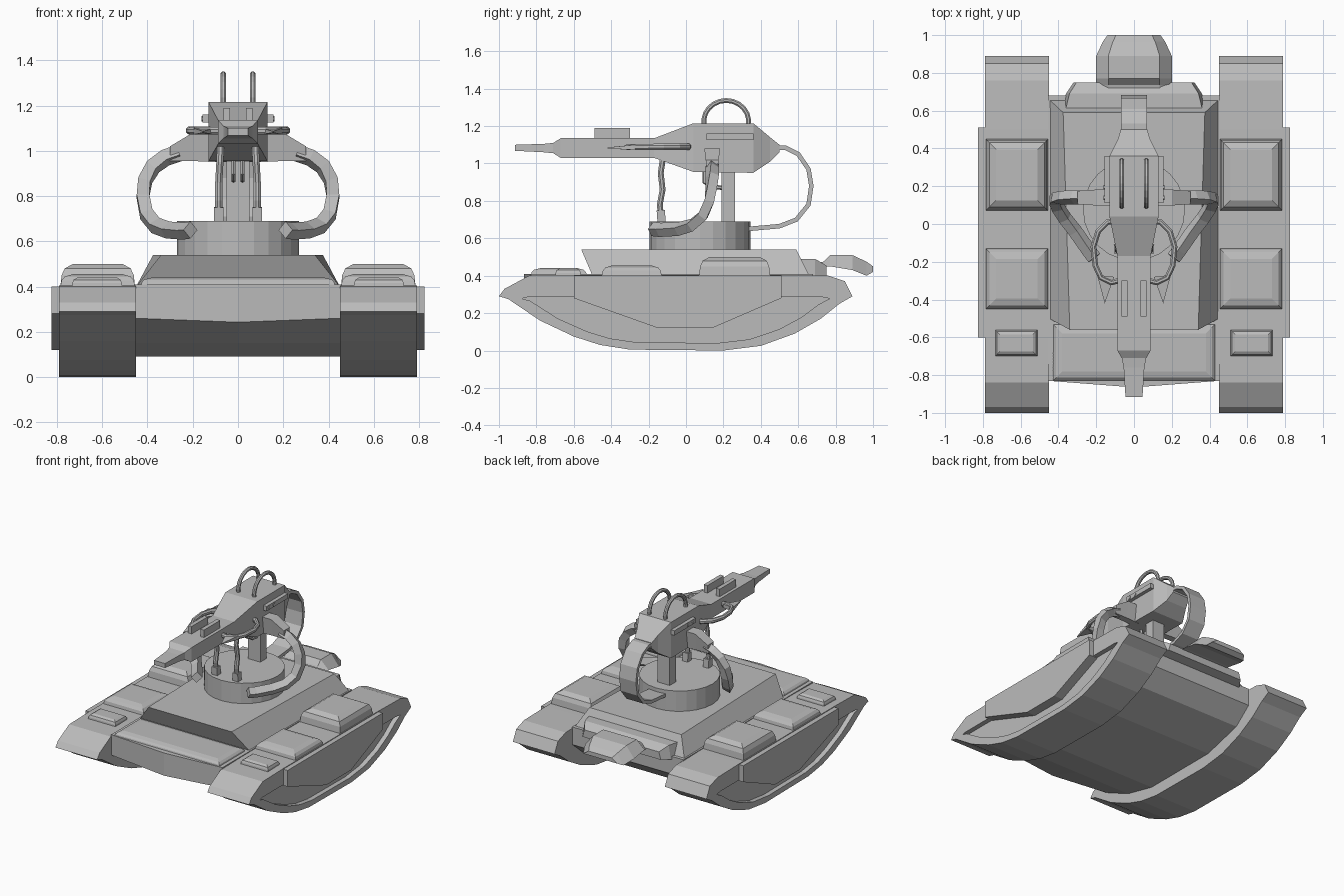
import bpy, bmesh, math
from mathutils import Vector

grey = bpy.data.materials.new("plain_grey")
grey.diffuse_color = (0.5, 0.5, 0.5, 1)


def loft(name, rings, mirror=False):
    """Skin a list of equal-length point rings and cap both ends."""
    bm = bmesh.new()
    vr = [[bm.verts.new(p) for p in r] for r in rings]
    n = len(vr[0])
    for a, b in zip(vr, vr[1:]):
        for i in range(n):
            bm.faces.new((a[i], a[(i + 1) % n], b[(i + 1) % n], b[i]))
    bm.faces.new(vr[0])
    bm.faces.new(vr[-1])
    bmesh.ops.recalc_face_normals(bm, faces=bm.faces)
    me = bpy.data.meshes.new(name)
    bm.to_mesh(me)
    bm.free()
    me.materials.append(grey)
    ob = bpy.data.objects.new(name, me)
    bpy.context.collection.objects.link(ob)
    if mirror:
        ob.modifiers.new("mirror", 'MIRROR').use_mirror_merge = False
    return ob


def along_y(name, secs, top=1.0, mirror=False, cx=0):
    """Loft rectangles (y, half width, z low, z high); top scales the upper width."""
    return loft(name, [[(cx - w, y, a), (cx + w, y, a), (cx + w * top, y, b),
                        (cx - w * top, y, b)] for y, w, a, b in secs], mirror)


def pad(name, x0, x1, y0, y1, z0, z1, k=0.055, mirror=True):
    """Raised box with stepped, sloping shoulders."""
    rings = []
    for i, f in ((0, 0), (0.1, 0.5), (0.35, 0.8), (1, 1)):
        d, z = i * k, z0 + (z1 - z0) * f
        rings.append([(x0 + d, y0 + d, z), (x1 - d, y0 + d, z),
                      (x1 - d, y1 - d, z), (x0 + d, y1 - d, z)])
    return loft(name, rings, mirror)


def sweep(name, path, ref, w, t, n=8, mirror=True):
    """Sweep a round (n=8) or rectangular (n=4) section along a path; w lies along ref."""
    P = [Vector(p) for p in path]
    rings = []
    for i, p in enumerate(P):
        T = (P[min(i + 1, len(P) - 1)] - P[max(i - 1, 0)]).normalized()
        B = Vector(ref)
        B = (B - T * B.dot(T)).normalized()
        N = T.cross(B)
        s = math.sqrt(2) if n == 4 else 1
        rings.append([p + s * (B * w * math.cos(a) + N * t * math.sin(a))
                      for a in ((j + 0.5) * 2 * math.pi / n for j in range(n))])
    return loft(name, rings, mirror)


# Tracks with a recessed outer side
tp = [(-1, .29), (-.97, .33), (-.84, .40), (-.6, .405), (.5, .405), (.76, .40), (.85, .37),
      (.89, .29), (.82, .25), (.72, .17), (.58, .09), (.40, .025), (.2, 0), (-.3, .005),
      (-.46, .03), (-.6, .075), (-.78, .16), (-.95, .275)]
ti = [(-.05 + (y + .05) * .87, min(.285, .04 + z * .82)) for y, z in tp]
loft("tracks", [[(x, y, z) for y, z in pr] for x, pr in
                ((.45, tp), (.79, tp), (.79, ti), (.755, ti))], True)

# Side skirts
sk = [(-.6, .4), (.51, .4), (.51, .28), (.14, .12), (-.15, .12), (-.6, .28)]
loft("side_skirts", [[(x, y, z) for y, z in sk] for x in (.74, .825)], True)

# Lower hull, slightly pointed at the front
hp = [(-.83, .41), (-.83, .26), (-.6, .15), (-.35, .09), (.25, .09), (.55, .17),
      (.68, .28), (.68, .41)]
loft("lower_hull", [[(x, y - (d if y < -.8 else 0), z - (d / 2 if y < -.8 and z < .3 else 0))
                     for y, z in hp] for x, d in ((-.455, 0), (0, .035), (.455, 0))])
pad("front_plate", -.43, .43, -.83, -.53, .40, .44, .05, False)

# Upper hull with overhanging front
loft("upper_hull", [[(-a, y0, z), (a, y0, z), (b, y1, z), (-b, y1, z)] for a, b, y0, y1, z in
                    ((.45, .45, -.50, .66, .40), (.34, .375, -.56, .59, .54))])
along_y("rear_block", [(.56, .38, .38, .49), (.61, .38, .38, .49), (.69, .36, .39, .49),
                       (.75, .32, .40, .455)], .95)
along_y("exhaust", [(.66, .2, .42, .46), (.735, .2, .45, .475), (.77, .2, .45, .51),
                    (.89, .2, .43, .51), (.965, .165, .40, .475), (1.0, .14, .42, .45)], .68)

# Boxes on top of the tracks
pad("rear_stowage_box", .455, .785, .07, .45, .40, .50)
pad("front_stowage_box", .455, .785, -.45, -.13, .40, .455)
pad("small_hatch", .51, .735, -.70, -.56, .39, .44, .025)

# Turret base and post
loft("turret_base", [[(.27 * math.cos(a), .075 + .27 * math.sin(a), z) for a in
                      (i * math.pi / 12 for i in range(24))] for z in (.53, .69)])
sweep("support_post", [(0, .225, .68), (0, .225, .97)], (1, 0, 0), .05, .036, 4, False)
sweep("small_hook", [(.02, .10, .97), (.02, .10, .90), (.02, .14, .875), (.02, .20, .87)],
      (1, 0, 0), .01, .012, 6)

# Gun head and barrel
along_y("gun_head", [(-.17, .088, 1.03, 1.135), (.04, .13, .955, 1.215), (.36, .13, .95, 1.215),
                     (.45, .085, 1.01, 1.14), (.50, .07, 1.06, 1.10)])
along_y("barrel", [(-.10, .088, 1.03, 1.135), (-.67, .088, 1.03, 1.135), (-.71, .065, 1.055, 1.11),
                   (-.76, .055, 1.06, 1.105), (-.915, .045, 1.068, 1.10)])
along_y("barrel_rail", [(-.49, .015, 1.12, 1.19), (-.30, .015, 1.12, 1.19)], 1, True, .05)
along_y("head_side_bar", [(.11, .02, 1.125, 1.16), (.36, .02, 1.125, 1.16)], 1, True, .137)
for y in (.14, .195):
    sweep("side_stud", [(.13, y, 1.142), (.162, y, 1.142)], (0, 0, 1), .013, .013)

# Hoops on the head
sweep("top_hoop", [(.065, .215 + .12 * math.cos(a), 1.225 + .112 * math.sin(a)) for a in
                   (math.radians(-12 + 17 * i) for i in range(13))], (1, 0, 0), .014, .014)

# Rear feed band
sweep("rear_feed_band", [(0, .46, 1.085), (0, .53, 1.085), (0, .60, 1.05), (0, .655, .97),
                         (0, .67, .88), (0, .655, .78), (0, .59, .70), (0, .50, .665),
                         (0, .33, .65)], (1, 0, 0), .068, .012, 4, False)

# Side arms with shoulder brackets
loft("arm_shoulder", [[(x, .14 - a, z0), (x, .14 + a, z0), (x, .14 + b, z1), (x, .14 - b, z1)]
                      for x, z0, z1, a, b in ((.10, .95, 1.08, .025, .042),
                                              (.20, .955, 1.08, .025, .042),
                                              (.30, .955, 1.02, .025, .035))], True)
sweep("side_arm", [(.26, .14, .99), (.32, .14, .97), (.375, .14, .93), (.41, .135, .87),
                   (.42, .125, .80), (.405, .09, .72), (.365, .03, .67), (.31, -.04, .65),
                   (.24, -.14, .645), (.21, -.18, .65)], (0, .8, -.6), .026, .028, 4)

# Pincers beside the barrel
sweep("pincer_tube", [(.08, .02, 1.09), (.14, .01, 1.09), (.19, -.04, 1.09), (.215, -.12, 1.09),
                      (.205, -.22, 1.088), (.175, -.285, 1.088), (.12, -.31, 1.088),
                      (.08, -.30, 1.088)], (0, 0, 1), .018, .016)
loft("pincer_spike", [[(.105, -.28, z), (.195, -.27, z), (.155, -.42, 1.083 + (z - 1.085) * .2)]
                      for z in (1.072, 1.1)], True)

# Front hoses with connectors
sweep("front_hose", [(.085, -.13, .68), (.085, -.14, .78), (.085, -.125, .86), (.08, -.135, .95),
                     (.075, -.12, 1.05)], (1, 0, 0), .017, .017)
sweep("hose_connector", [(.085, -.13, .68), (.085, -.135, .75)], (1, 0, 0), .022, .022, 4)
